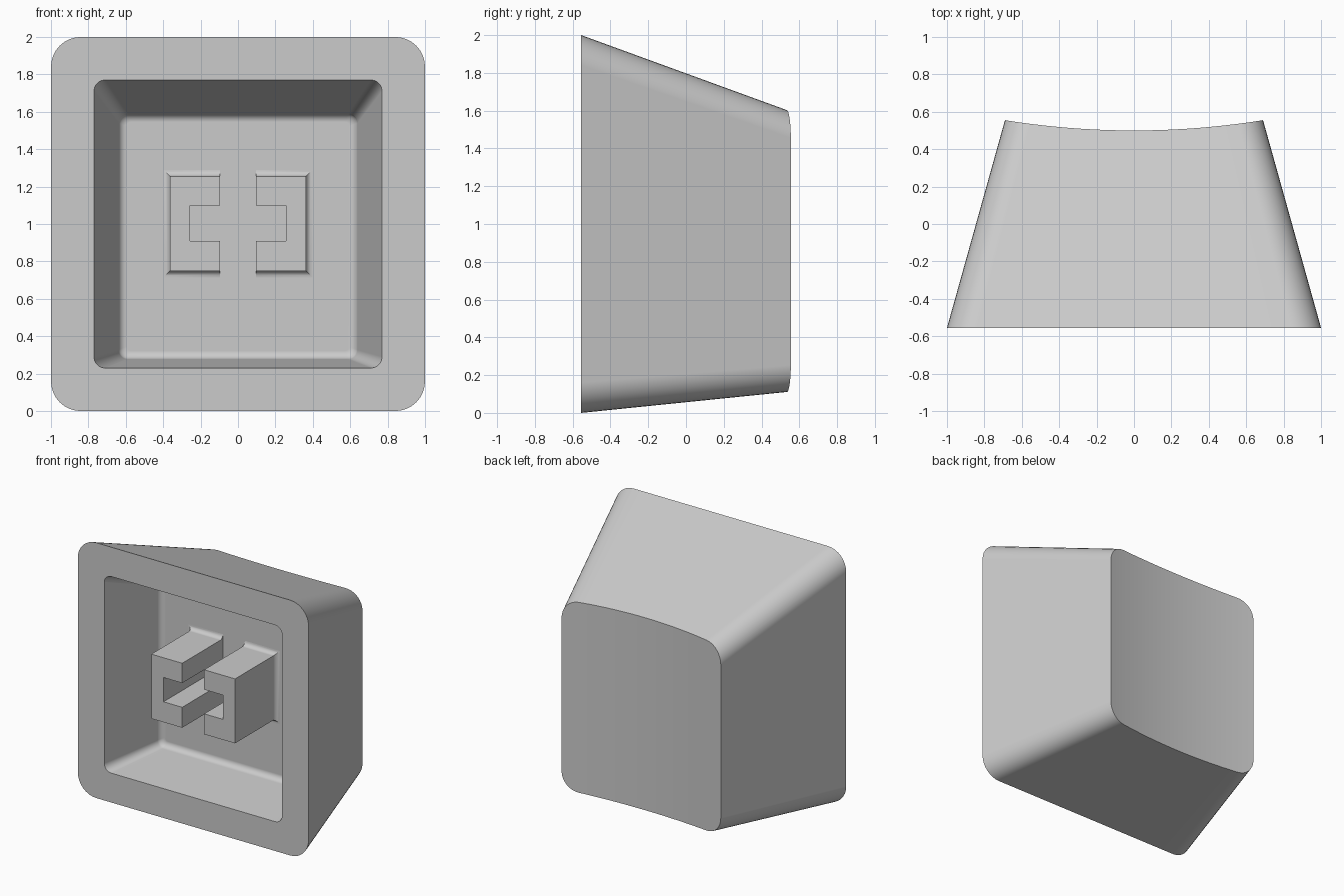
import bpy
import bmesh
import math

if "Cube" in bpy.data.objects:
    bpy.data.objects.remove(bpy.data.objects["Cube"], do_unlink=True)

grey = bpy.data.materials.new("plain_grey")
grey.use_nodes = True
colour = (0.6, 0.6, 0.6, 1)
grey.diffuse_color = colour
grey.node_tree.nodes["Principled BSDF"].inputs["Base Color"].default_value = colour

FRONT, BACK, FLOOR = -0.555, 0.555, -0.05
ARC, SPAN = 8, 16          # segments per rounded corner and per long edge
HALF = 2 * ARC + SPAN + 1  # points along the upper or lower half of a ring


def rounded_ring(half_x, low, high, r, y):
    """Rounded rectangle: upper half left to right, then lower half right to left."""
    xs = []
    for i in range(ARC + 1):
        a = math.pi / 2 * i / ARC
        xs.append((-half_x + r - r * math.cos(a), r - r * math.sin(a)))
    inner = half_x - r
    for i in range(1, SPAN):
        xs.append((-inner + 2 * inner * i / SPAN, 0))
    xs += [(-x, drop) for x, drop in reversed(xs[:ARC + 1])]
    upper = [(x, y, high - drop) for x, drop in xs]
    lower = [(x, y, low + drop) for x, drop in reversed(xs)]
    return upper + lower


def bridge(bm, rings):
    for a, b in zip(rings, rings[1:]):
        for i in range(len(a)):
            j = (i + 1) % len(a)
            bm.faces.new((a[i], a[j], b[j], b[i]))


def strip_cap(bm, ring):
    """Fill a rounded ring with vertical strips."""
    for i in range(HALF - 1):
        bm.faces.new((ring[i], ring[i + 1], ring[-2 - i], ring[-1 - i]))


def finish(bm, name):
    bmesh.ops.recalc_face_normals(bm, faces=bm.faces)
    mesh = bpy.data.meshes.new(name)
    bm.to_mesh(mesh)
    bm.free()
    obj = bpy.data.objects.new(name, mesh)
    bpy.context.collection.objects.link(obj)
    mesh.materials.append(grey)
    bpy.ops.object.select_all(action="DESELECT")
    obj.select_set(True)
    bpy.context.view_layer.objects.active = obj
    bpy.ops.object.shade_smooth_by_angle(angle=math.radians(30))
    weighted = obj.modifiers.new("even_shading", "WEIGHTED_NORMAL")
    weighted.keep_sharp = True
    return obj


# Tapered shell: each wall runs back until it meets the hollow dished face
outer = rounded_ring(1.0, 0.0, 2.0, 0.16, FRONT)
target = rounded_ring(0.69, 0.113, 1.595, 0.14, BACK)
dished = []
for p, q in zip(outer, target):
    t = 1.0
    for _ in range(6):
        x = p[0] + (q[0] - p[0]) * t
        t = (0.5 + 0.055 * (x / 0.69) ** 2 - FRONT) / (BACK - FRONT)
    dished.append([a + (b - a) * t for a, b in zip(p, q)])

# Cavity: sloping walls, then a rounded transition into the floor
rings = [dished, outer, rounded_ring(0.77, 0.23, 1.77, 0.06, FRONT)]
FILLET = 0.045
for i in range(7):
    a = math.pi / 2 * i / 6
    inset = FILLET * (1 - math.cos(a))
    y = FLOOR - FILLET * (1 - math.sin(a))
    rings.append(rounded_ring(0.64 - inset, 0.277 + inset, 1.59 - inset,
                              0.05 - inset * 0.6, y))

bm = bmesh.new()
loops = [[bm.verts.new(p) for p in ring] for ring in rings]
bridge(bm, loops)
strip_cap(bm, loops[0])
strip_cap(bm, loops[-1])
finish(bm, "cap_shell")


# Two bracket-shaped stem halves, flared at the foot on their outer sides
def stem_ring(side, y, flare):
    x_in, x_notch, x_out = 0.095, 0.257, 0.363 + flare
    low, high = 0.75 - flare, 1.255 + flare
    outline = [(x_in, low), (x_out, low), (x_out, high), (x_in, high),
               (x_in, 1.1), (x_notch, 1.1), (x_notch, 0.91), (x_in, 0.91)]
    return [(side * x, y, z) for x, z in outline]


for side, name in ((1, "left_stem"), (-1, "right_stem")):
    bm = bmesh.new()
    sections = [stem_ring(side, FRONT, 0)]
    for i in range(7):
        a = math.pi / 2 * i / 6
        sections.append(stem_ring(side, FLOOR - 0.035 * (1 - math.sin(a)),
                                  0.035 * (1 - math.cos(a))))
    loops = [[bm.verts.new(p) for p in s] for s in sections]
    bridge(bm, loops)
    bm.faces.new(loops[0])
    bm.faces.new(loops[-1])
    finish(bm, name)
